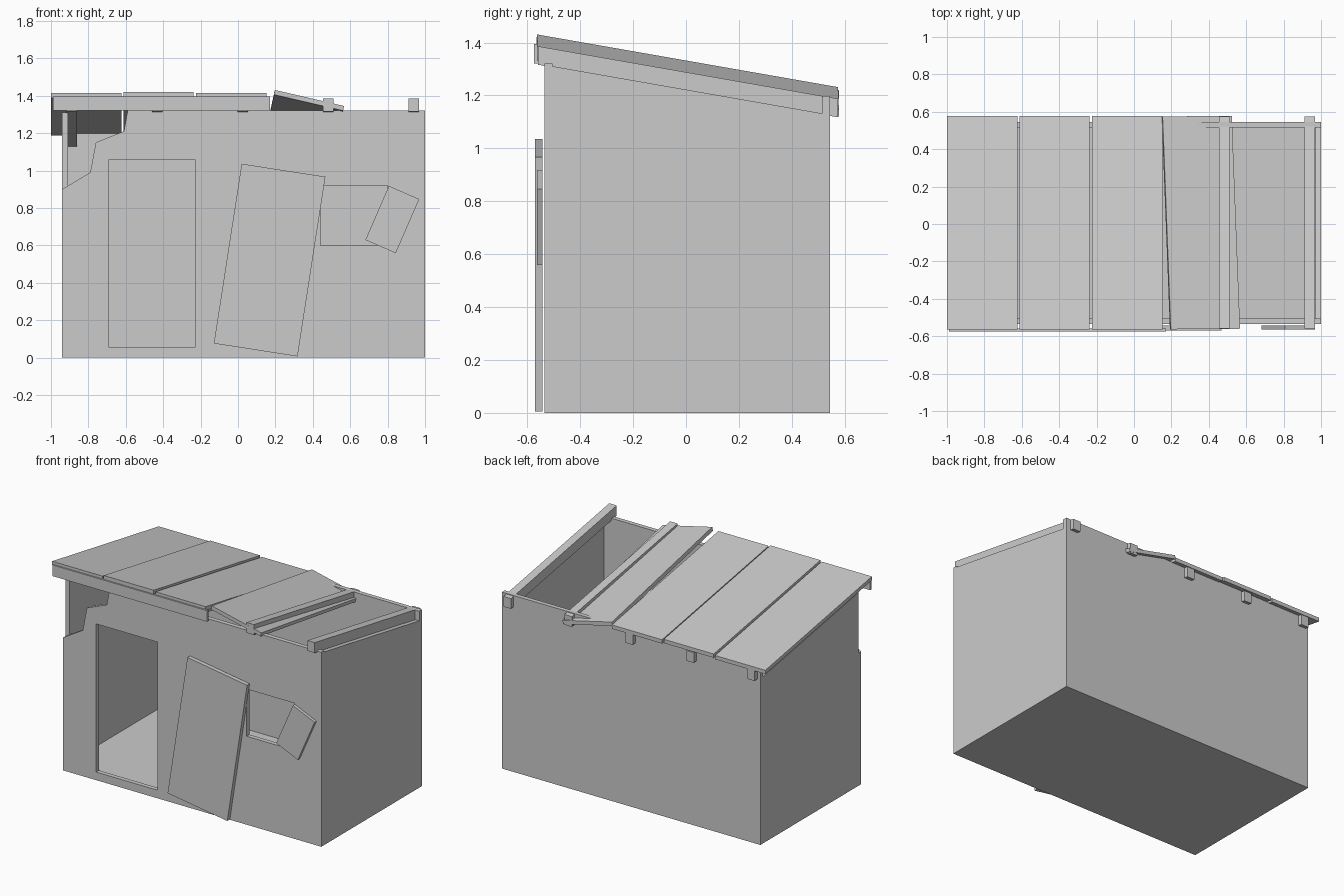
import bpy, bmesh, math
from mathutils import Matrix, Vector

if "Cube" in bpy.data.objects:
    bpy.data.objects.remove(bpy.data.objects["Cube"])

grey = bpy.data.materials.new("weathered grey")
grey.diffuse_color = (0.6, 0.6, 0.6, 1)
grey.use_nodes = True
grey.node_tree.nodes["Principled BSDF"].inputs["Base Color"].default_value = grey.diffuse_color

SLOPE = 0.175


def drop(y):
    """Height change of the lean-to roof line, measured from the front edge."""
    return -SLOPE * (y + 0.56)


def finish(name, bm):
    bmesh.ops.recalc_face_normals(bm, faces=bm.faces)
    me = bpy.data.meshes.new(name)
    bm.to_mesh(me)
    bm.free()
    me.materials.append(grey)
    ob = bpy.data.objects.new(name, me)
    bpy.context.collection.objects.link(ob)
    return ob


def solid(name, bottom, top):
    """Six-sided block from two four-point loops."""
    bm = bmesh.new()
    b = [bm.verts.new(p) for p in bottom]
    t = [bm.verts.new(p) for p in top]
    bm.faces.new(b)
    bm.faces.new(t)
    for i in range(4):
        j = (i + 1) % 4
        bm.faces.new((b[i], b[j], t[j], t[i]))
    return finish(name, bm)


def block(name, x, y, z0, z1, slope0=False, slope1=False):
    """Box whose bottom and/or top may follow the roof slope."""
    c = [(x[0], y[0]), (x[1], y[0]), (x[1], y[1]), (x[0], y[1])]
    return solid(name,
                 [(a, b, z0 + (drop(b) if slope0 else 0)) for a, b in c],
                 [(a, b, z1 + (drop(b) if slope1 else 0)) for a, b in c])


def leaning_board(name, cx, cz, w, h, y, angle):
    """Flat board turned in the plane of the front wall."""
    ob = block(name, (-w / 2, w / 2), y, -h / 2, h / 2)
    ob.data.transform(Matrix.Translation((cx, 0, cz)) @ Matrix.Rotation(math.radians(angle), 4, 'Y'))
    return ob


# Front wall: broken corner outline with door and window openings
def rect(x0, x1, z0, z1):
    return [(x0, z0), (x1, z0), (x1, z1), (x0, z1)]


outline = [(-0.94, 0), (1, 0), (1, 1.32), (-0.59, 1.32), (-0.61, 1.21),
           (-0.76, 1.15), (-0.79, 0.99), (-0.94, 0.9)]
bm = bmesh.new()
edges = []
for loop in (outline, rect(-0.69, -0.23, 0.055, 1.06), rect(0.44, 0.8, 0.6, 0.92)):
    vs = [bm.verts.new((x, -0.52, z)) for x, z in loop]
    edges += [bm.edges.new((vs[i], vs[(i + 1) % len(vs)])) for i in range(len(vs))]
bmesh.ops.triangle_fill(bm, use_beauty=True, edges=edges, normal=Vector((0, -1, 0)))
front = finish("front_wall", bm)
thick = front.modifiers.new("thickness", 'SOLIDIFY')
thick.thickness = 0.03
thick.offset = 0

# Other walls and floor
block("back_wall", (-0.94, 1), (0.515, 0.545), 0, 1.197)
block("left_wall", (-0.94, -0.91), (-0.505, 0.515), 0, 1.32, slope1=True)
block("right_wall", (0.97, 1), (-0.505, 0.515), 0, 1.32, slope1=True)
block("floor", (-0.91, 0.97), (-0.505, 0.515), 0, 0.05)

# Rafters
for i in range(5):
    x = -0.89 + i * 0.4575
    block(f"rafter_{i + 1}", (x - 0.028, x + 0.028), (-0.56, 0.574), 1.316, 1.386, True, True)

# Sound roof panels and front fascia
for i, (x0, x1, z) in enumerate([(-1, -0.623, 1.387), (-0.613, -0.238, 1.394), (-0.225, 0.152, 1.387)]):
    block(f"roof_panel_{i + 1}", (x0, x1), (-0.565, 0.578), z, z + 0.026, True, True)
block("fascia", (-0.99, 0.17), (-0.575, -0.56), 1.32, 1.395)

# Slipped roof panel, twisted and tipped down to the right
corners = [(0.197, -0.563, 1.43), (0.567, -0.56, 1.345), (0.523, 0.578, 1.345), (0.153, 0.575, 1.43)]
top = [Vector((x, y, z + drop(y))) for x, y, z in corners]
solid("slipped_roof_panel", [p - Vector((0.005, 0.0, 0.025)) for p in top], top)

# Fallen door and loose shutter
leaning_board("fallen_door", 0.169, 0.521, 0.453, 0.972, (-0.57, -0.542), 8.8)
leaning_board("loose_shutter", 0.825, 0.738, 0.177, 0.315, (-0.563, -0.542), 23.5)
